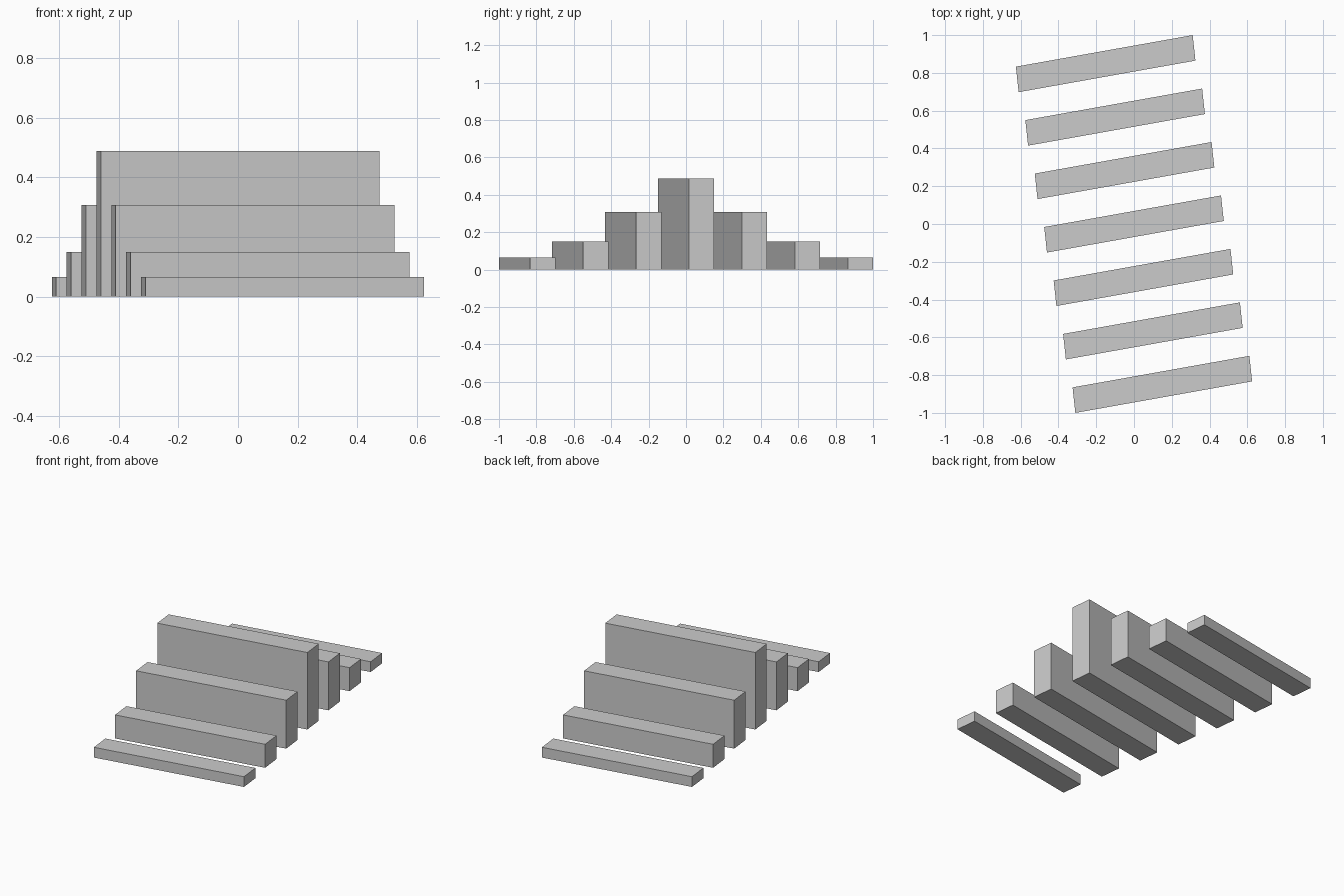
import bpy, bmesh
from mathutils import Vector

if "Cube" in bpy.data.objects:
    bpy.data.objects.remove(bpy.data.objects["Cube"])

# Slightly skewed bar footprint: half of the long edge and half of the short edge
LONG = Vector((0.468, 0.0835, 0))
SHORT = Vector((-0.0073, 0.0675, 0))
STEP = Vector((-0.05, 0.283, 0))
HEIGHTS = [0.488, 0.307, 0.149, 0.065]  # from the middle bar outwards


def bar(name, centre, height):
    bm = bmesh.new()
    corners = [centre + a * LONG + b * SHORT
               for a, b in ((-1, -1), (1, -1), (1, 1), (-1, 1))]
    base = bm.faces.new([bm.verts.new(c) for c in corners])
    top = bmesh.ops.extrude_face_region(bm, geom=[base], use_keep_orig=True)
    verts = [v for v in top["geom"] if isinstance(v, bmesh.types.BMVert)]
    bmesh.ops.translate(bm, verts=verts, vec=(0, 0, height))
    bmesh.ops.recalc_face_normals(bm, faces=bm.faces)
    mesh = bpy.data.meshes.new(name)
    bm.to_mesh(mesh)
    bm.free()
    bpy.context.collection.objects.link(bpy.data.objects.new(name, mesh))


# Seven parallel bars, tallest in the middle
for i in range(-3, 4):
    side = "middle" if i == 0 else ("back" if i > 0 else "front")
    bar(f"{side}_bar_{abs(i)}" if i else "middle_bar", STEP * i, HEIGHTS[abs(i)])
